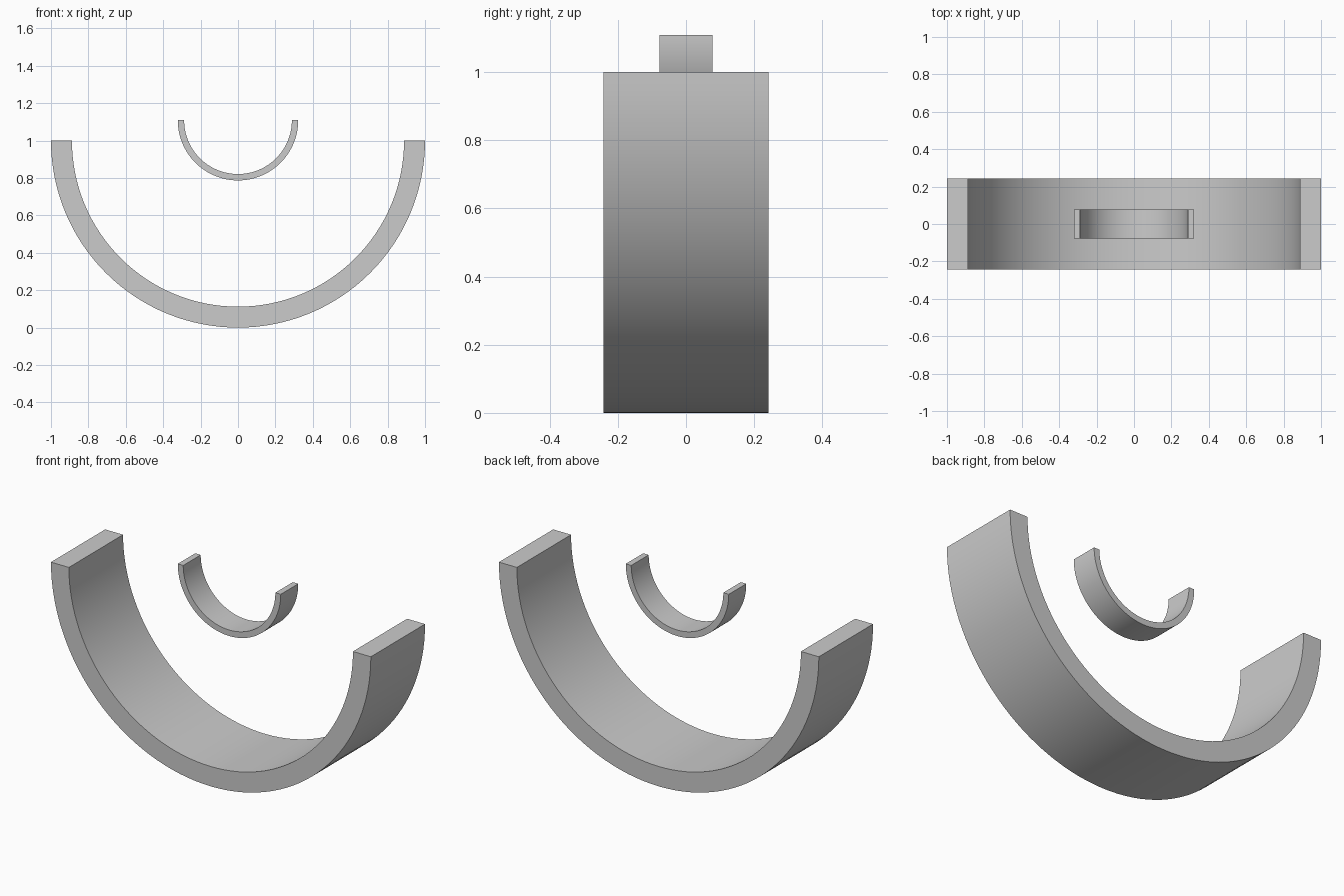
import bpy, bmesh
from math import cos, sin, pi, radians

if "Cube" in bpy.data.objects:
    bpy.data.objects.remove(bpy.data.objects["Cube"])

SEGMENTS = 64


def half_ring(name, outer, inner, half_width, centre_z):
    """Lower half of a flat band, swept around the y axis."""
    bm = bmesh.new()
    section = [(outer, -half_width), (inner, -half_width),
               (inner, half_width), (outer, half_width)]
    loops = []
    for i in range(SEGMENTS + 1):
        a = pi + pi * i / SEGMENTS
        loops.append([bm.verts.new((r * cos(a), y, r * sin(a))) for r, y in section])
    for a, b in zip(loops, loops[1:]):
        for k in range(4):
            n = (k + 1) % 4
            bm.faces.new((a[k], a[n], b[n], b[k]))
    # flat end caps
    bm.faces.new(loops[0])
    bm.faces.new(loops[-1])
    bmesh.ops.recalc_face_normals(bm, faces=bm.faces)

    mesh = bpy.data.meshes.new(name)
    bm.to_mesh(mesh)
    bm.free()
    obj = bpy.data.objects.new(name, mesh)
    obj.location.z = centre_z
    bpy.context.collection.objects.link(obj)
    bpy.ops.object.select_all(action='DESELECT')
    obj.select_set(True)
    bpy.context.view_layer.objects.active = obj
    bpy.ops.object.shade_smooth_by_angle(angle=radians(30))
    return obj


# Large lower band
half_ring("large_half_ring", 1.0, 0.888, 0.242, 1.0)
# Small band floating above, same proportions
half_ring("small_half_ring", 0.322, 0.288, 0.078, 1.109)
